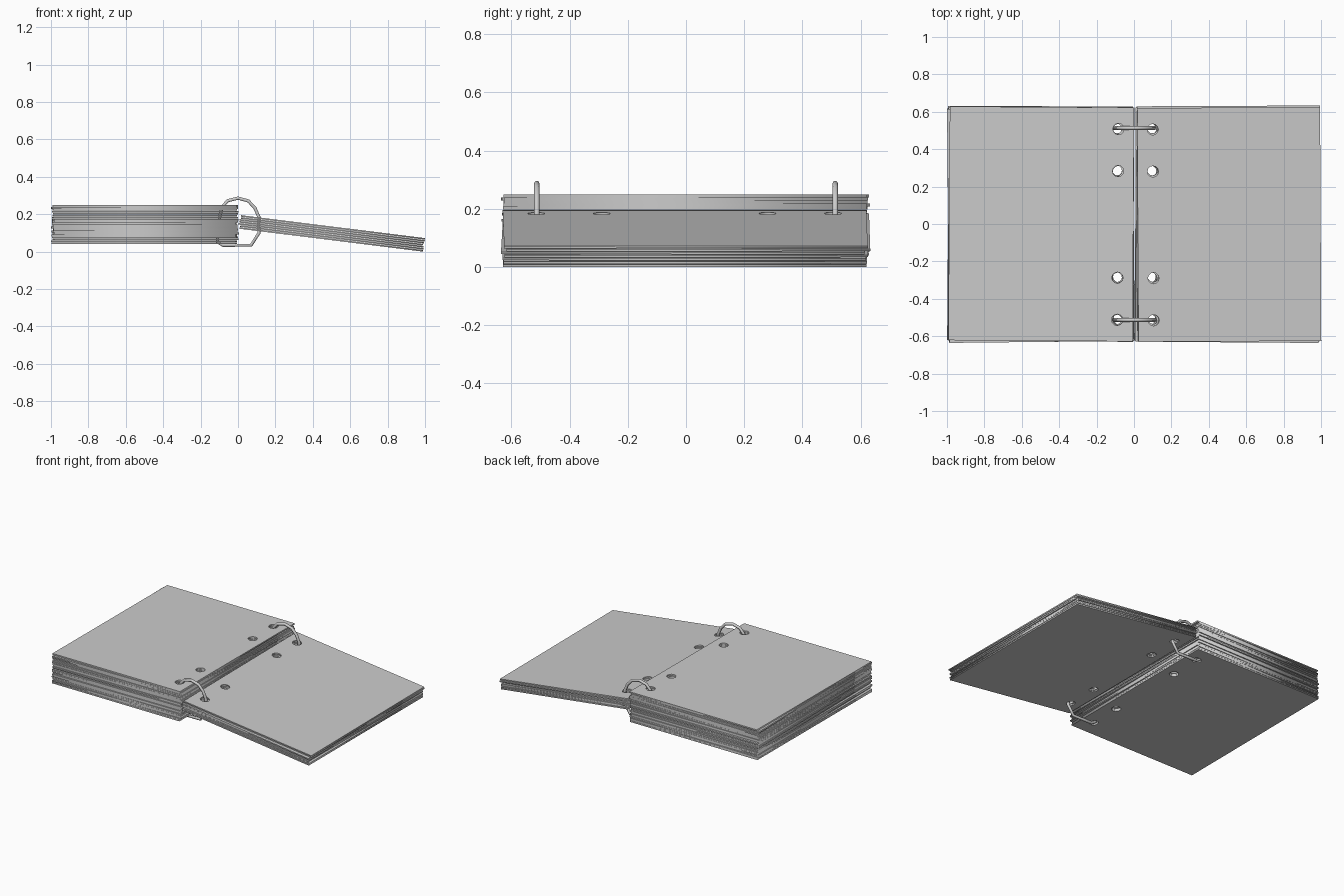
import bpy, random
from math import sin, cos, pi, radians
from mathutils import Matrix, Vector

if "Cube" in bpy.data.objects:
    bpy.data.objects.remove(bpy.data.objects["Cube"])

random.seed(4)
HOLE_X, HOLE_R = 0.088, 0.03
HOLE_Y = (-0.51, -0.285, 0.285, 0.51)
W, H = 0.985, 1.25


def link(name, data):
    ob = bpy.data.objects.new(name, data)
    bpy.context.collection.objects.link(ob)
    return ob


def loop(curve, pts):
    s = curve.splines.new('POLY')
    s.points.add(len(pts) - 1)
    for p, co in zip(s.points, pts):
        p.co = (*co, 0, 1) if len(co) == 2 else (*co, 1)
    s.use_cyclic_u = True


def to_mesh(name, curve):
    tmp = link(name + "_helper", curve)
    bpy.context.view_layer.update()
    dg = bpy.context.evaluated_depsgraph_get()
    me = bpy.data.meshes.new_from_object(tmp.evaluated_get(dg))
    bpy.data.objects.remove(tmp)
    me.name = name
    return me


def sheet_mesh(side, thick):
    """Punched sheet; side is -1 (left) or 1 (right), spine edge at x = 0."""
    c = bpy.data.curves.new("sheet_outline", 'CURVE')
    c.dimensions, c.fill_mode, c.extrude = '2D', 'BOTH', thick / 2
    a, b = sorted((side * 0.005, side * (0.005 + W)))
    loop(c, [(a, -H / 2), (b, -H / 2), (b, H / 2), (a, H / 2)])
    for y in HOLE_Y:
        loop(c, [(side * HOLE_X + HOLE_R * cos(t * pi / 6),
                  y + HOLE_R * sin(t * pi / 6)) for t in range(12)])
    return to_mesh("sheet", c)


def stack(name, side, count, pitch, thick, base):
    """Loose pile of sheets, each slightly turned about its hole line."""
    me = sheet_mesh(side, thick)
    pivot = Matrix.Translation((side * HOLE_X, 0, 0))
    for i in range(count):
        turn = Matrix.Rotation(random.uniform(-0.011, 0.011), 4, 'Z')
        slide = Matrix.Translation((random.uniform(-0.005, 0.005),
                                    random.uniform(-0.005, 0.005),
                                    thick / 2 + i * pitch))
        ob = link(f"{name}_{i + 1}", me)
        ob.matrix_world = base @ slide @ pivot @ turn @ pivot.inverted()


# tall flat stack on the left, thin sloping stack on the right
stack("left_sheet", -1, 20, 0.0105, 0.0095, Matrix.Translation((0, 0, 0.041)))
stack("right_sheet", 1, 7, 0.0108, 0.008,
      Matrix.Translation((0.002, 0, 0.124)) @ Matrix.Rotation(radians(7.1), 4, 'Y'))

# binder rings, faceted and threaded through the outer holes
RING = [(-0.105, 0.15), (-0.085, 0.24), (-0.055, 0.273), (0, 0.287), (0.055, 0.272),
        (0.09, 0.235), (0.112, 0.185), (0.112, 0.10), (0.07, 0.035),
        (-0.08, 0.035), (-0.11, 0.052)]
for label, y in (("front", -0.513), ("back", 0.513)):
    c = bpy.data.curves.new("ring_path", 'CURVE')
    c.dimensions, c.bevel_depth, c.bevel_resolution = '3D', 0.01, 1
    loop(c, [(x, y, z) for x, z in RING])
    link(label + "_ring", to_mesh(label + "_ring", c))

# settle the lowest corner on the ground
bpy.context.view_layer.update()
low = min((o.matrix_world @ Vector(v)).z
          for o in bpy.context.collection.objects for v in o.bound_box)
for o in bpy.context.collection.objects:
    o.matrix_world = Matrix.Translation((0, 0, -low)) @ o.matrix_world
